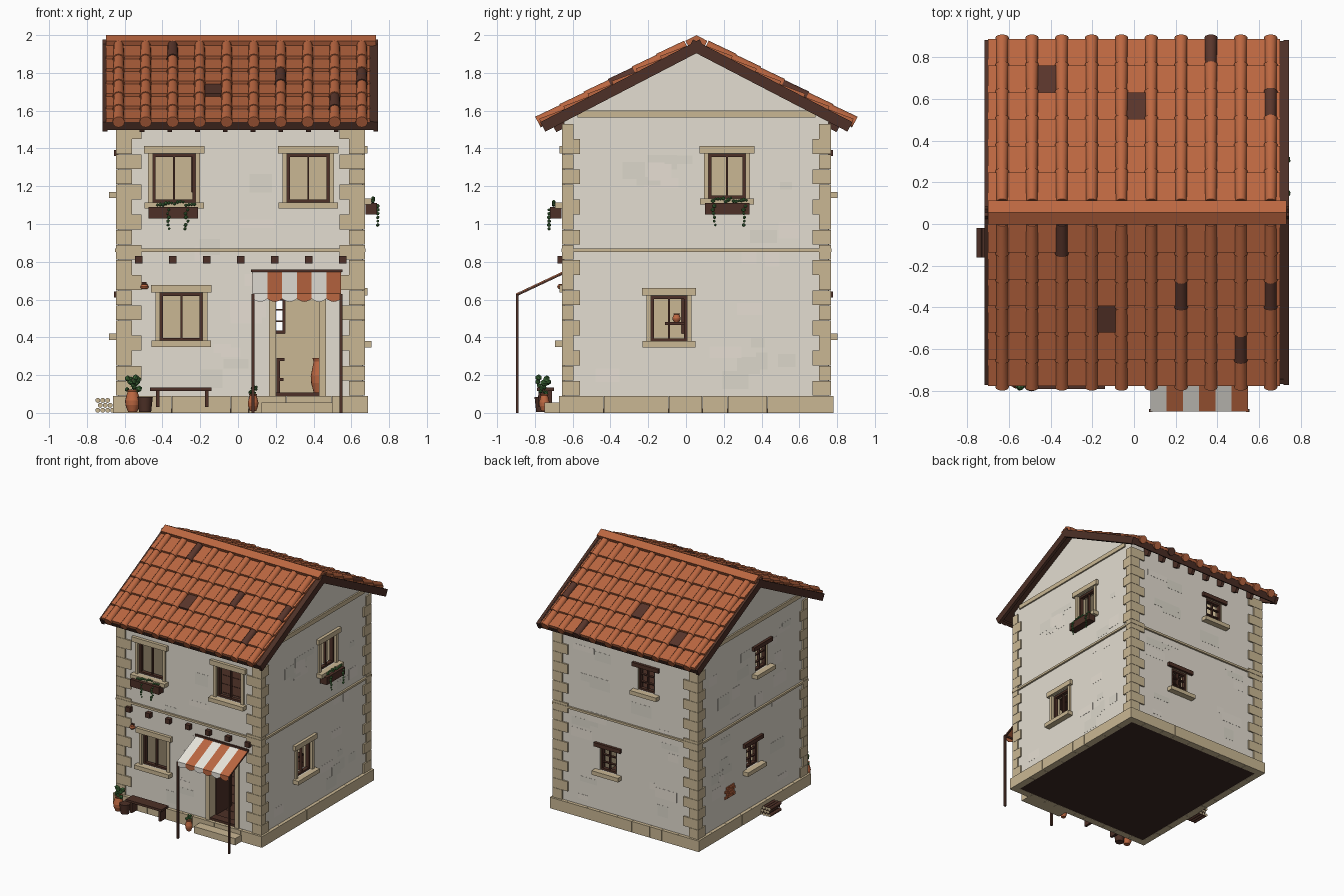
import bpy, bmesh, math, random
from mathutils import Matrix, Vector

random.seed(4)
if "Cube" in bpy.data.objects:
    bpy.data.objects.remove(bpy.data.objects["Cube"], do_unlink=True)


def material(name, *rgb):
    m = bpy.data.materials.new(name)
    m.use_nodes = True
    m.diffuse_color = (*rgb, 1)
    m.node_tree.nodes["Principled BSDF"].inputs["Base Color"].default_value = (*rgb, 1)
    return m


PLASTER = material("plaster", .77, .725, .635)
PALE = material("pale plaster", .8, .74, .655)
GREY = material("grey plaster", .72, .685, .6)
STONE = material("sandstone", .59, .475, .295)
WOOD = material("dark wood", .075, .03, .02)
CLAY = material("terracotta", .5, .135, .052)
BURNT = material("burnt tile", .1, .036, .024)
LEAF = material("leaf green", .06, .18, .05)
CLOTH = material("white cloth", .9, .87, .8)
EARTH = material("dark floor", .045, .022, .017)


def box(bm, lo, hi, M=Matrix(), mat=0):
    lo, hi = Vector(lo), Vector(hi)
    T = M @ Matrix.Translation((lo + hi) / 2) @ Matrix.Diagonal((*(hi - lo), 1))
    paint(bmesh.ops.create_cube(bm, size=1, matrix=T), mat)


def cone(bm, at, r1, r2, h, M=Matrix(), mat=0, turn=Matrix(), seg=12):
    T = M @ Matrix.Translation(at) @ turn
    paint(bmesh.ops.create_cone(bm, cap_ends=True, segments=seg, radius1=r1,
                                radius2=r2, depth=h, matrix=T), mat)


def paint(made, mat):
    for v in made["verts"]:
        for f in v.link_faces:
            f.material_index = mat


def finish(bm, name, mats, smooth=False):
    bmesh.ops.recalc_face_normals(bm, faces=bm.faces)
    me = bpy.data.meshes.new(name)
    bm.to_mesh(me)
    bm.free()
    for m in mats:
        me.materials.append(m)
    ob = bpy.data.objects.new(name, me)
    bpy.context.collection.objects.link(ob)
    if smooth:
        bpy.ops.object.select_all(action='DESELECT')
        ob.select_set(True)
        bpy.context.view_layer.objects.active = ob
        bpy.ops.object.shade_smooth_by_angle(angle=math.radians(40))
    return ob


def boxes(name, mat, pairs, M=Matrix()):
    bm = bmesh.new()
    for lo, hi in pairs:
        box(bm, lo, hi, M)
    return finish(bm, name, [mat])


# Wall planes; each wall has local axes: along, outwards, up
X0, X1, Y0, Y1 = -.635, .66, -.645, .755
MY = (Y0 + Y1) / 2
WALLS = {
    "front": Matrix(((1, 0, 0, 0), (0, -1, 0, Y0), (0, 0, 1, 0), (0, 0, 0, 1))),
    "back": Matrix(((1, 0, 0, 0), (0, 1, 0, Y1), (0, 0, 1, 0), (0, 0, 0, 1))),
    "right": Matrix(((0, 1, 0, X1), (1, 0, 0, 0), (0, 0, 1, 0), (0, 0, 0, 1))),
    "left": Matrix(((0, -1, 0, X0), (1, 0, 0, 0), (0, 0, 1, 0), (0, 0, 0, 1))),
}
SPAN = {"front": (X0, X1), "back": (X0, X1), "right": (Y0, Y1), "left": (Y0, Y1)}
openings = [("front", .2, .43, .09, .62)]


# Windows: grand ones with stone surrounds, rustic ones with timber lintels
def window(wall, u, w, z0, z1, grand=True):
    M, h = WALLS[wall], w / 2
    a, b, t = u - h, u + h, .015
    openings.append((wall, a, b, z0, z1))
    bars = [((a, -.04, z0), (a + t, -.01, z1)), ((b - t, -.04, z0), (b, -.01, z1)),
            ((a, -.04, z0), (b, -.01, z0 + t)), ((a, -.04, z1 - t), (b, -.01, z1)),
            ((u - .005, -.035, z0), (u + .005, -.015, z1))]
    if not grand:
        mid = (z0 + z1) / 2
        bars += [((a, -.035, mid + d - .004), (b, -.015, mid + d + .004)) for d in (-.03, .03)]
    boxes(wall + "_window_frame", WOOD, bars, M)
    stones = [((a - .045, 0, z0 - .033), (b + .045, .048, z0))]
    lintel = ((a - .045, 0, z1), (b + .045, .022, z1 + .032))
    if grand:
        stones += [((a - .047, 0, z1 + .003), (b + .047, .025, z1 + .043)),
                   ((a - .025, -.02, z0), (a, .012, z1 + .003)),
                   ((b, -.02, z0), (b + .025, .012, z1 + .003))]
    else:
        boxes(wall + "_window_lintel", WOOD, [lintel], M)
    boxes(wall + "_window_surround", STONE, stones, M)


window("front", -.338, .225, 1.115, 1.37)
window("front", .372, .225, 1.115, 1.37)
window("front", -.3, .225, .382, .635)
window("right", .217, .195, 1.135, 1.37)
window("right", -.09, .19, .38, .618)
for wall, u, z in (("back", -.17, 1.17), ("back", .175, .42), ("left", -.07, 1.17), ("left", .05, .42)):
    window(wall, u, .15, z, z + .19, False)


# Hollow house shell with gables
def gabled(name, inset, z0, eave, apex):
    bm = bmesh.new()
    a, b = Y0 + inset, Y1 - inset
    pts = [(a, z0), (b, z0), (b, eave), (MY, apex), (a, eave)]
    f = bm.faces.new([bm.verts.new((X0 + inset, y, z)) for y, z in pts])
    ext = bmesh.ops.extrude_face_region(bm, geom=[f])
    bmesh.ops.translate(bm, vec=(X1 - X0 - 2 * inset, 0, 0),
                        verts=[v for v in ext["geom"] if isinstance(v, bmesh.types.BMVert)])
    return finish(bm, name, [PLASTER])


shell = gabled("house_walls", 0, .02, 1.567, 1.93)
room = gabled("room_cutter", .07, .08, 1.53, 1.86)
bm = bmesh.new()
for wall, a, b, z0, z1 in openings:
    box(bm, (a, -.12, z0), (b, .1, z1), WALLS[wall])
holes = finish(bm, "opening_cutter", [PLASTER])
for cutter in (room, holes):
    mod = shell.modifiers.new(cutter.name, 'BOOLEAN')
    mod.object, mod.operation, mod.solver = cutter, 'DIFFERENCE', 'EXACT'
    cutter.hide_render = True
    cutter.hide_set(True)
bpy.context.view_layer.update()
shell.data = bpy.data.meshes.new_from_object(shell.evaluated_get(bpy.context.evaluated_depsgraph_get()))
shell.modifiers.clear()
shell.data.materials.clear()
for m in (PLASTER, STONE):
    shell.data.materials.append(m)
for f in shell.data.polygons:
    c = f.center
    inside = X0 + .005 < c.x < X1 - .005 and Y0 + .005 < c.y < Y1 - .005
    f.material_index = int(inside and .03 < c.z < 1.86 and f.normal.z < .6)

# Faint plaster patches
bm = bmesh.new()
for wall, M in WALLS.items():
    for i in range(24):
        w, h = random.uniform(.06, .2), random.uniform(.04, .1)
        u = random.uniform(SPAN[wall][0] + .14, SPAN[wall][1] - .14 - w)
        z = random.uniform(.12, 1.4)
        clear = all(o[0] != wall or u > o[2] + .03 or u + w < o[1] - .03 or
                    z > o[4] + .04 or z + h < o[3] - .04 for o in openings)
        if clear:
            box(bm, (u, -.002, z), (u + w, .0006 + .00004 * i, z + h), M, i % 2)
finish(bm, "plaster_patches", [PALE, GREY])

# Floors
boxes("ground_slab", EARTH, [((X0 + .01, Y0 + .01, .001), (X1 - .01, Y1 - .01, .07))])
for name, z in (("ground_floor", .1), ("upper_floor", .84)):
    boxes(name + "_planks", WOOD, [((X0 + .065, Y0 + .07 + i * .126, z - .02),
          (X1 - .065, Y0 + .192 + i * .126, z)) for i in range(10)])

# Plinth blocks, string course, gable trim, beam ends
for wall, M in WALLS.items():
    a, b = SPAN[wall]
    n = 9 if wall in ("front", "back") else 8
    cuts = [a - .026] + [a + (b - a) * (i + random.uniform(-.2, .2)) / n for i in range(1, n)] + [b + .026]
    boxes(wall + "_plinth", STONE, [((p + .001, -.03, 0), (q - .001, .027, .09)) for p, q in zip(cuts, cuts[1:])], M)
    boxes(wall + "_string_course", STONE, [((a - .015, -.02, .852), (b + .015, .015, .869))], M)
    if wall in ("left", "right"):
        boxes(wall + "_gable_trim", STONE, [((MY - .63, -.02, 1.565), (MY + .63, .012, 1.6))], M)
boxes("beam_ends", WOOD, [((-.545 + .18 * i, -.02, .79), (-.505 + .18 * i, .035, .83)) for i in range(7)], WALLS["front"])

# Corner quoins, alternating long and short
quoins, h = [], .08
for cx, sx in ((X0 - .012, 1), (X1 + .012, -1)):
    for cy, sy in ((Y0 - .012, 1), (Y1 + .012, -1)):
        for i in range(18):
            far = (cx + sx * (.085, .135)[i % 2], cy + sy * (.097, .062)[i % 2])
            z = .09 + i * h
            quoins.append(((min(cx, far[0]), min(cy, far[1]), z + .001),
                           (max(cx, far[0]), max(cy, far[1]), z + h - .001)))
boxes("corner_quoins", STONE, quoins)

# Roof: deck, barge boards, fascia, rafters and tiles in slope axes (x, down slope, out)
ANG = math.atan(.519)
C, S = math.cos(ANG), math.sin(ANG)
covers = [-.632 + .143 * i for i in range(10)]
edges = [-.7] + covers + [.7]
dark = {-1: {("c", 0, 2), ("p", 3, 4), ("c", 2, 6), ("c", 2, 9), ("c", 4, 8)},
        1: {("p", 4, 2), ("p", 3, 5), ("c", 5, 7), ("c", 3, 9)}}
along = Matrix.Rotation(math.pi / 2, 4, 'X')
for side, label in ((-1, "front"), (1, "back")):
    M = Matrix(((1, 0, 0, 0), (0, side * C, side * S, MY), (0, -S, C, 1.967), (0, 0, 0, 1)))
    timber = [((-.7, 0, -.025), (.72, .915, -.002)), ((-.705, .9, -.05), (.725, .925, .001))]
    timber += [((x0, -.02, -.056), (x0 + .025, .93, .001)) for x0 in (-.717, .717)]
    timber += [((-.521 + .147 * i, .74, -.085), (-.496 + .147 * i, .88, -.02)) for i in range(8)]
    boxes(label + "_roof_timber", WOOD, timber, M)
    bm = bmesh.new()
    step = .128 / C
    for r in range(6):
        low = .057 / C + (r + 1) * step
        tilt = M @ Matrix.Translation((0, low, 0)) @ Matrix.Rotation(.12, 4, 'X')
        for j, (a, b) in enumerate(zip(edges, edges[1:])):
            box(bm, (a + .001, -step - .012, 0), (b - .001, 0, .02), tilt, int(("p", r, j) in dark[side]))
        for j, x in enumerate(covers):
            cone(bm, (x, low - step / 2 + .002, .007), .032, .026, step + .02, M,
                 int(("c", r, j) in dark[side]), along)
    # Ridge caps folded over the top
    for a, b in zip(edges, covers + [.73]):
        box(bm, (a, -.015, -.005), (b + .001, .05, .029), M)
    finish(bm, label + "_roof_tiles", [CLAY, BURNT], True)

# Striped awning with scalloped valance, rails and poles
bm = bmesh.new()
w = .078
for i in range(6):
    x = .078 + i * w
    arc = [(x + w * k / 6, -.9, .604 - .016 * math.sin(math.pi * k / 6)) for k in range(7)]
    top = [bm.verts.new(p) for p in ((x, Y0, .752), (x + w, Y0, .752), (x + w, -.9, .632), (x, -.9, .632))]
    fringe = [bm.verts.new(p) for p in arc]
    for f in (top, [top[3], top[2]] + fringe[::-1]):
        bm.faces.new(f).material_index = i % 2
awning = finish(bm, "awning", [CLOTH, CLAY])
awning.modifiers.new("thickness", 'SOLIDIFY').thickness = .005
boxes("awning_frame", WOOD, [((x - .008, -.901, 0), (x + .008, -.886, .63)) for x in (.08, .546)] +
      [((.07, Y0 - .012, .745), (.552, Y0, .76)), ((.075, -.897, .618), (.55, -.888, .63))])
slope = Matrix.Translation((0, Y0, .74)) @ Matrix.Rotation(math.atan2(.12, .255), 4, 'X')
boxes("awning_side_rails", WOOD, [((x - .005, -.275, -.004), (x + .005, 0, .006)) for x in (.083, .541)], slope)

# Doorway, open door leaf, step
boxes("door_surround", STONE, [((.165, -.03, .09), (.2, .012, .66)), ((.43, -.03, .09), (.465, .012, .66)),
                               ((.2, -.03, .62), (.43, .012, .66))], WALLS["front"])
boxes("door_leaf", WOOD, [((.19, Y0 + .07, .1), (.202, Y0 + .28, .61)), ((.2, Y0, .09), (.43, Y0 + .07, .108))])
boxes("door_step", STONE, [((.125, -.75, 0), (.5, -.66, .055))])

# Bench outside, chair and shelf inside
boxes("bench", WOOD, [((-.465, -.79, .117), (-.14, -.7, .135))] +
      [((x, -.78, .03), (x + .02, -.71, .12)) for x in (-.435, -.175)])
boxes("chair", WOOD, [((.205, -.3, .17), (.24, -.2, .185)), ((.205, -.3, .095), (.222, -.285, .29)),
                      ((.205, -.215, .095), (.222, -.2, .29)), ((.205, -.3, .275), (.245, -.2, .29))])
boxes("wall_shelf", WOOD, [((.5, -.11, .465), (.58, .02, .48))])


# Turned pots
def pot(name, x, y, z, r, h):
    bm = bmesh.new()
    rs = [(.6, 0), (.95, .3), (1, .5), (.75, .8), (.65, .9), (.8, 1)]
    for (a, p), (b, q) in zip(rs, rs[1:]):
        cone(bm, (x, y, z + h * (p + q) / 2), r * a, r * b, h * (q - p), seg=16)
    finish(bm, name, [CLAY], True)


def foliage(name, points, r):
    bm = bmesh.new()
    for p in points:
        bmesh.ops.create_icosphere(bm, subdivisions=1, radius=r * random.uniform(.7, 1.2), matrix=Matrix.Translation(p))
    finish(bm, name, [LEAF])


pot("large_pot", -.558, -.75, .005, .04, .12)
pot("small_pot", .08, -.75, .01, .028, .09)
pot("indoor_jug", .43, -.42, .1, .045, .19)
pot("shelf_pot", .54, -.05, .48, .022, .045)
bm = bmesh.new()
cone(bm, (-.492, -.76, .045), .033, .042, .08, seg=14)
finish(bm, "wooden_tub", [WOOD], True)
for name, x, z, s in (("large_pot_plant", -.556, .155, .033), ("small_pot_plant", .08, .12, .018)):
    foliage(name, [(x + random.uniform(-s, s), -.755 + random.uniform(-s, s), z + random.uniform(-s, s))
                   for _ in range(16)], s * .5)

# Flower boxes with trailing plants
for wall, u, w, z, trails in (("front", -.343, .26, 1.03, (-.025, .07)), ("right", .218, .235, 1.05, (-.07, .09))):
    M = WALLS[wall]
    boxes(wall + "_flower_box", WOOD, [((u - w / 2, .015, z), (u + w / 2, .075, z + .06))], M)
    top = [M @ Vector((u - w * .32 + w * .058 * k, .055, z + .068 + random.uniform(0, .025))) for k in range(14)]
    vine = [M @ Vector((u + d + random.uniform(-.008, .008), .08, z + .045 - .02 * k)) for d in trails for k in range(6)]
    foliage(wall + "_flower_plants", top + vine, .01)

# Stacked firewood with pale cut ends, exposed bricks, wall lamp
bm = bmesh.new()
for row, n in enumerate((4, 3, 3)):
    for k in range(n):
        at = Vector((-.742 + k * .026 + (row % 2) * .013, -.09, .014 + row * .026))
        cone(bm, at, .013, .013, .14, turn=along)
for f in bm.faces:
    f.material_index = int(len(f.verts) > 4)
finish(bm, "firewood_stack", [WOOD, STONE], True)
boxes("exposed_bricks", CLAY, [((.275 + .035 * k + .015 * (r % 2), -.002, .28 + .024 * r),
      (.306 + .035 * k + .015 * (r % 2), .008, .3 + .024 * r)) for r in range(4) for k in range(4 - r % 2)], WALLS["left"])
boxes("lamp_bracket", WOOD, [((-.57, 0, .683), (-.485, .012, .693))], WALLS["front"])
pot("wall_lamp", -.495, -.66, .655, .022, .028)
